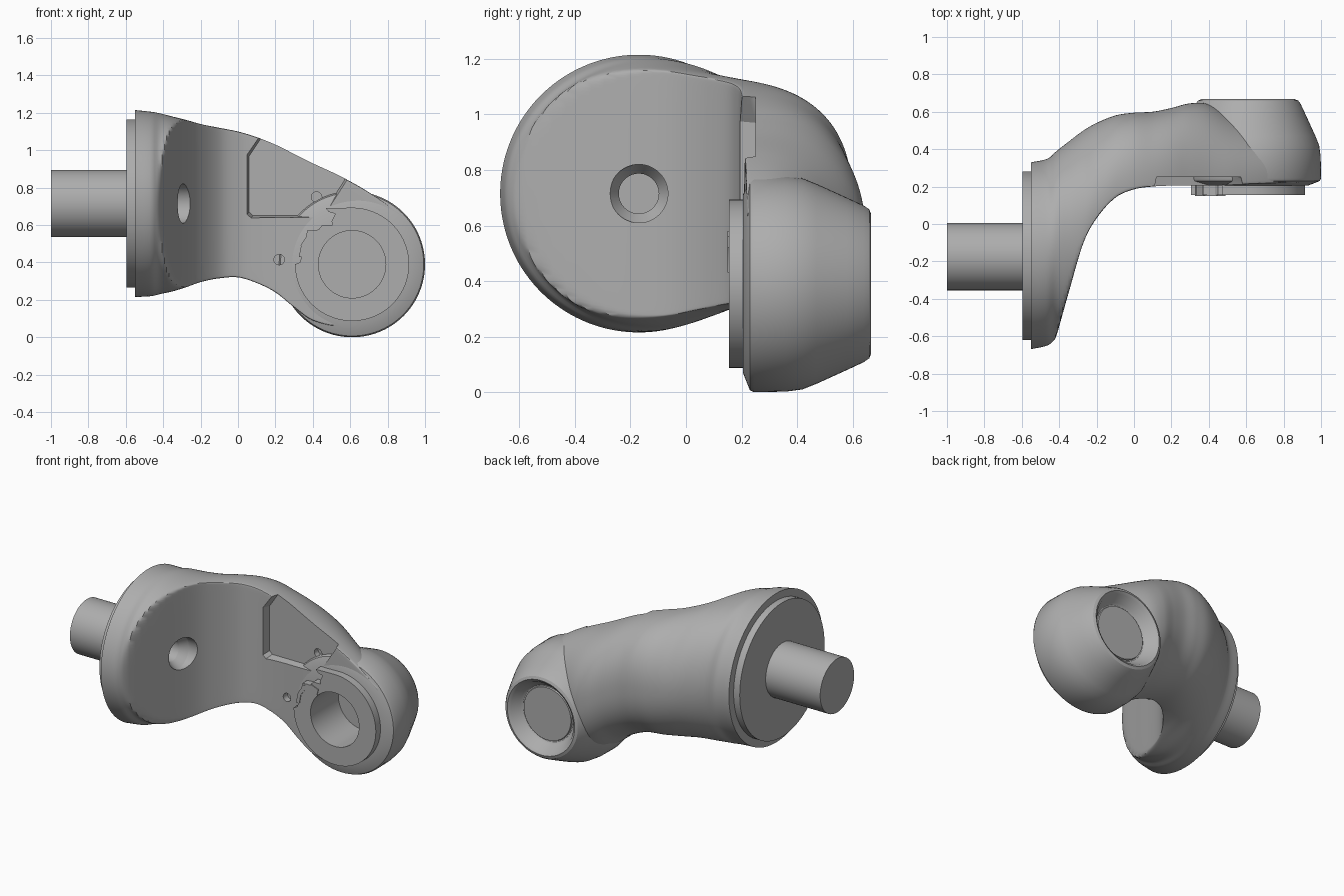
import bpy, bmesh, math
from mathutils import Vector

cube = bpy.data.objects.get("Cube")
if cube:
    bpy.data.objects.remove(cube, do_unlink=True)

GREY = (0.42, 0.42, 0.42, 1.0)
metal = bpy.data.materials.new("cast_grey_metal")
metal.use_nodes = True
metal.diffuse_color = GREY
metal.node_tree.nodes["Principled BSDF"].inputs["Base Color"].default_value = GREY

X, Y = Vector((1, 0, 0)), Vector((0, 1, 0))
Z = Vector((0, 0, 1))
FLANGE = Vector((0, -0.17, 0.715))
HUB = Vector((0.61, 0, 0.39))


def finish(name, bm):
    bmesh.ops.remove_doubles(bm, verts=bm.verts, dist=1e-5)
    bmesh.ops.recalc_face_normals(bm, faces=bm.faces)
    mesh = bpy.data.meshes.new(name)
    bm.to_mesh(mesh)
    bm.free()
    mesh.materials.append(metal)
    obj = bpy.data.objects.new(name, mesh)
    bpy.context.collection.objects.link(obj)
    return obj


def revolve(name, profile, axis, centre, steps=96):
    """Turn (radius, distance along axis) points about an axis."""
    bm = bmesh.new()
    verts = [bm.verts.new(centre + axis * t + Z * r) for r, t in profile]
    edges = [bm.edges.new(pair) for pair in zip(verts, verts[1:])]
    bmesh.ops.spin(bm, geom=verts + edges, cent=centre, axis=axis,
                   angle=math.tau, steps=steps)
    return finish(name, bm)


def cylinder(name, radius, start, end, axis, centre, steps=64):
    return revolve(name, [(0, start), (radius, start), (radius, end), (0, end)],
                   axis, centre, steps)


def prism(name, outline, front, back, grow=1.0):
    """Extrude an (x, z) outline along y; grow scales the front end."""
    bm = bmesh.new()
    cx = sum(p[0] for p in outline) / len(outline)
    cz = sum(p[1] for p in outline) / len(outline)
    a = [bm.verts.new((cx + (x - cx) * grow, front, cz + (z - cz) * grow))
         for x, z in outline]
    b = [bm.verts.new((x, back, z)) for x, z in outline]
    bm.faces.new(a)
    bm.faces.new(b)
    for i in range(len(a)):
        j = (i + 1) % len(a)
        bm.faces.new((a[i], a[j], b[j], b[i]))
    return finish(name, bm)


def select(obj):
    bpy.ops.object.select_all(action="DESELECT")
    obj.select_set(True)
    bpy.context.view_layer.objects.active = obj


def cut(obj, cutter):
    cutter.hide_render = True
    mod = obj.modifiers.new("cut", "BOOLEAN")
    mod.operation, mod.solver, mod.object = "DIFFERENCE", "EXACT", cutter
    select(obj)
    bpy.ops.object.modifier_apply(modifier=mod.name)
    bpy.data.objects.remove(cutter, do_unlink=True)


# Elbow stations: x, back y, centre y, top z, bottom z, front y
STATIONS = [
    (-.55, .33, -.17, 1.215, .215, -.8),
    (-.46, .35, -.15, 1.205, .22, -.75),
    (-.42, .385, -.12, 1.198, .23, -.62),
    (-.35, .44, -.1, 1.18, .245, -.37),
    (-.27, .5, -.05, 1.16, .27, -.1),
    (-.2, .54, .06, 1.14, .295, .03),
    (-.1, .58, .17, 1.12, .315, .14),
    (0, .595, .21, 1.1, .32, .185),
    (.1, .6, .22, 1.07, .29, .2),
    (.2, .62, .23, 1.03, .24, .205),
    (.3, .645, .23, .98, .16, .205),
    (.4, .64, .23, .93, .09, .207),
    (.55, .57, .23, .86, .06, .21),
    (.7, .5, .24, .775, .1, .215),
    (.88, .42, .25, .65, .3, .22),
]


def station(x):
    """Smooth interpolation of the station values at x."""
    last = len(STATIONS) - 1
    i = max(k for k in range(last) if STATIONS[k][0] <= x + 1e-9)
    p, q = STATIONS[i], STATIONS[i + 1]
    o, r = STATIONS[max(i - 1, 0)], STATIONS[min(i + 2, last)]
    h = q[0] - p[0]
    t = (x - p[0]) / h
    out = []
    for c in range(1, len(p)):
        m0 = (q[c] - o[c]) / (q[0] - o[0]) * h
        m1 = (r[c] - p[c]) / (r[0] - p[0]) * h
        out.append((2*t**3 - 3*t*t + 1) * p[c] + (t**3 - 2*t*t + t) * m0
                   + (3*t*t - 2*t**3) * q[c] + (t**3 - t*t) * m1)
    return out


# Elbow body: oval sections along x, flattened softly at the front
def elbow(rings=110, sides=128, soft=0.02):
    bm = bmesh.new()
    start, end = STATIONS[0][0], STATIONS[-1][0]
    previous = None
    for k in range(rings + 1):
        x = start + (end - start) * k / rings
        back, yc, top, bottom, front = station(x)
        power = 2 / (2 + 0.3 * min(max((x + .4) / .4, 0), 1))
        ring = []
        for s in range(sides):
            a = math.tau * (s + .5) / sides
            c, d = math.cos(a), math.sin(a)
            y = yc + (back - yc) * math.copysign(abs(c) ** power, c)
            z = (top + bottom + (top - bottom) * math.copysign(abs(d) ** power, d)) / 2
            y = (y + front + math.hypot(y - front, soft)) / 2
            ring.append(bm.verts.new((x, y, z)))
        if previous:
            for s in range(sides):
                n = (s + 1) % sides
                bm.faces.new((previous[s], previous[n], ring[n], ring[s]))
        else:
            bm.faces.new(ring)
        previous = ring
    bm.faces.new(previous)
    return finish("elbow_body", bm)


body = elbow()
# Opening for the hub, open-topped pocket, bolt hole and two pin holes
cut(body, cylinder("hub_cutter", .225, -.5, 1, Y, HUB))
cut(body, prism("pocket_cutter",
                [(.06, .67), (.08, .65), (.43, .65), (.46, .67), (.57, .84),
                 (.62, 1.2), (.13, 1.2), (.12, 1.06), (.06, .97)], .15, .25, 1.1))
cut(body, revolve("bolt_cutter", [(0, -.5), (.072, -.5), (.072, -.37),
                                  (.105, -.32), (.105, 0), (0, 0)], X, FLANGE, 48))
for px, pz, depth in ((.22, .415, .25), (.42, .75, .29)):
    cut(body, cylinder("pin_cutter", .028, .1, depth, Y, Vector((px, 0, pz)), 24))

# Hub: blind bore at the front, domed back with a recessed cap
hub = revolve("joint_hub", [
    (0, .45), (.18, .45), (.18, .205), (.32, .205), (.383, .23), (.39, .245),
    (.388, .36), (.38, .42), (.36, .47), (.31, .58), (.282, .64), (.268, .66),
    (.25, .667), (.232, .655), (.2, .6), (.185, .59), (.178, .59), (.175, .6),
    (0, .6)], Y, HUB)

# Bearing boss: round collar with a notched latch edge at its upper left
arc = [(HUB.x + .305 * math.cos(a), HUB.z + .303 * math.sin(a))
       for a in (math.radians(180 + 270 * k / 72) for k in range(73))]
latch = [(.47, .69), (.485, .67), (.52, .66), (.5, .62), (.505, .6), (.45, .6),
         (.43, .575), (.37, .57), (.36, .52), (.335, .49), (.345, .44), (.33, .4)]
boss = prism("bearing_boss", arc + latch, .155, .24)
cut(boss, cylinder("bore_cutter", .18, -.5, 1, Y, HUB, 96))

# Latch bar hooked beside the collar
bar = prism("latch_bar", [(.35, .43), (.36, .49), (.39, .53), (.44, .54), (.48, .52),
                          (.49, .56), (.44, .58), (.38, .56), (.34, .5), (.325, .43)],
            .15, .24)

# Mounting flange and stub shaft
flange = cylinder("mounting_flange", .45, -.595, -.54, X, FLANGE, 96)
shaft = cylinder("stub_shaft", .18, -1, -.58, X, FLANGE + Vector((0, -.005, 0)))

for obj in (body, hub, boss, bar, flange, shaft):
    select(obj)
    bpy.ops.object.shade_smooth_by_angle(angle=math.radians(32))
